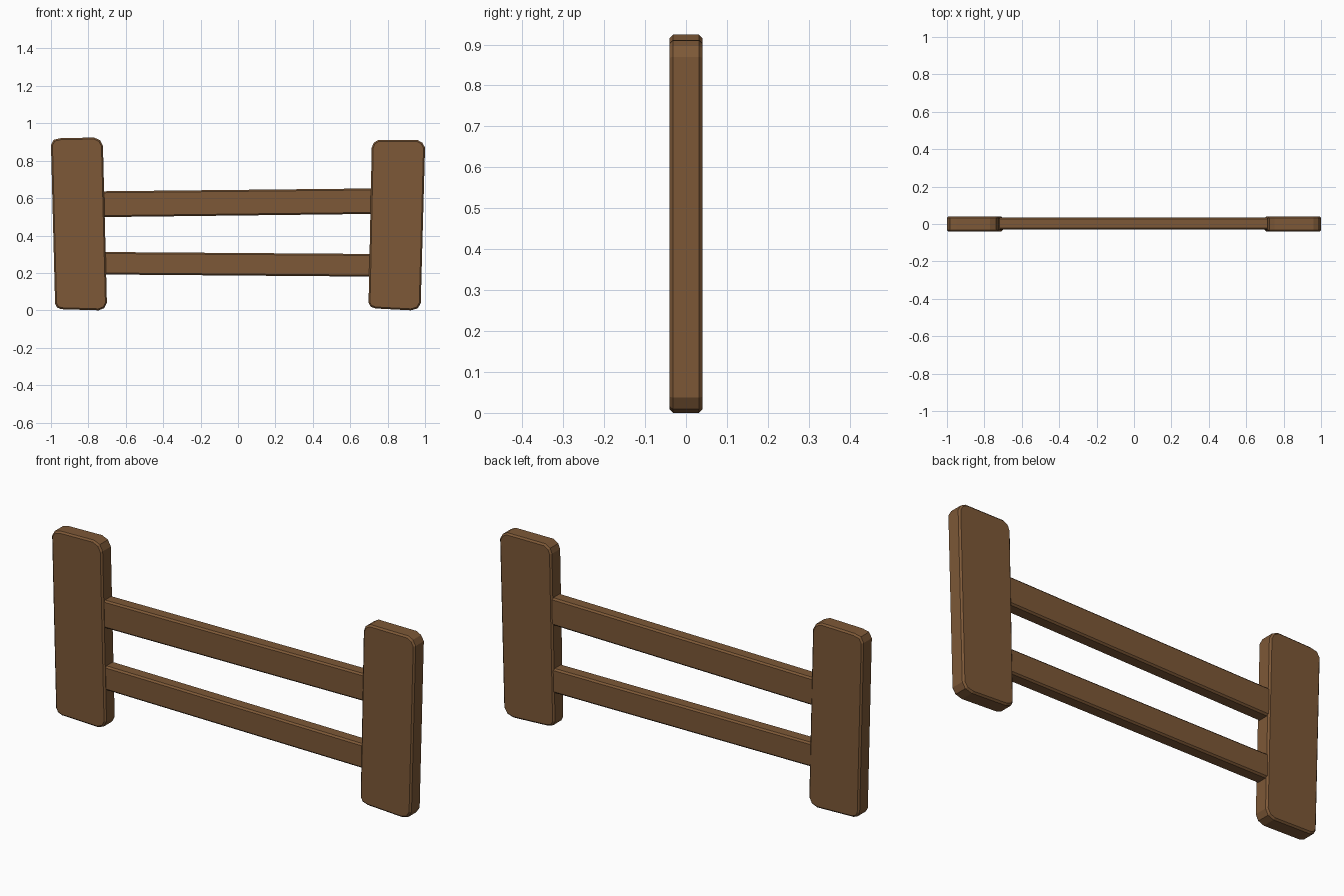
import bpy
import bmesh

if "Cube" in bpy.data.objects:
    bpy.data.objects.remove(bpy.data.objects["Cube"])

wood = bpy.data.materials.new("brown wood")
wood.diffuse_color = (0.205, 0.098, 0.038, 1.0)
wood.use_nodes = True
wood.node_tree.nodes["Principled BSDF"].inputs["Base Color"].default_value = wood.diffuse_color


def plank(name, outline, y0, y1, bevel):
    """Extrude an x-z outline from y0 to y1 and chamfer its front and back rims."""
    bm = bmesh.new()
    front = [bm.verts.new((x, y0, z)) for x, z in outline]
    back = [bm.verts.new((x, y1, z)) for x, z in outline]
    bm.faces.new(front)
    bm.faces.new(back[::-1])
    n = len(outline)
    for i in range(n):
        j = (i + 1) % n
        bm.faces.new((front[i], back[i], back[j], front[j]))
    bmesh.ops.recalc_face_normals(bm, faces=bm.faces[:])
    rims = [e for e in bm.edges if abs(e.verts[0].co.y - e.verts[1].co.y) < 1e-6]
    bmesh.ops.bevel(bm, geom=rims, offset=bevel, segments=1,
                    affect='EDGES', profile=0.5)
    mesh = bpy.data.meshes.new(name)
    bm.to_mesh(mesh)
    bm.free()
    mesh.materials.append(wood)
    obj = bpy.data.objects.new(name, mesh)
    bpy.context.collection.objects.link(obj)
    return obj


# Wide, slightly crooked posts with clipped corners
plank("left_post", [(-0.978, 0.035), (-0.967, 0.015), (-0.945, 0.006),
                    (-0.745, 0.0), (-0.715, 0.012), (-0.701, 0.04),
                    (-0.722, 0.88), (-0.738, 0.91), (-0.77, 0.924),
                    (-0.95, 0.92), (-0.985, 0.912), (-1.0, 0.885)],
      -0.04, 0.04, 0.008)
plank("right_post", [(0.698, 0.04), (0.708, 0.02), (0.735, 0.01),
                     (0.925, 0.0), (0.96, 0.01), (0.977, 0.037),
                     (1.0, 0.87), (0.985, 0.897), (0.96, 0.91),
                     (0.75, 0.911), (0.725, 0.895), (0.715, 0.87)],
      -0.04, 0.04, 0.008)

# Slanted rails with ends buried in the posts
plank("upper_rail", [(-0.76, 0.498), (0.76, 0.516), (0.76, 0.652), (-0.76, 0.636)],
      -0.03, 0.035, 0.008)
plank("lower_rail", [(-0.76, 0.192), (0.76, 0.180), (0.76, 0.301), (-0.76, 0.312)],
      -0.03, 0.035, 0.008)
